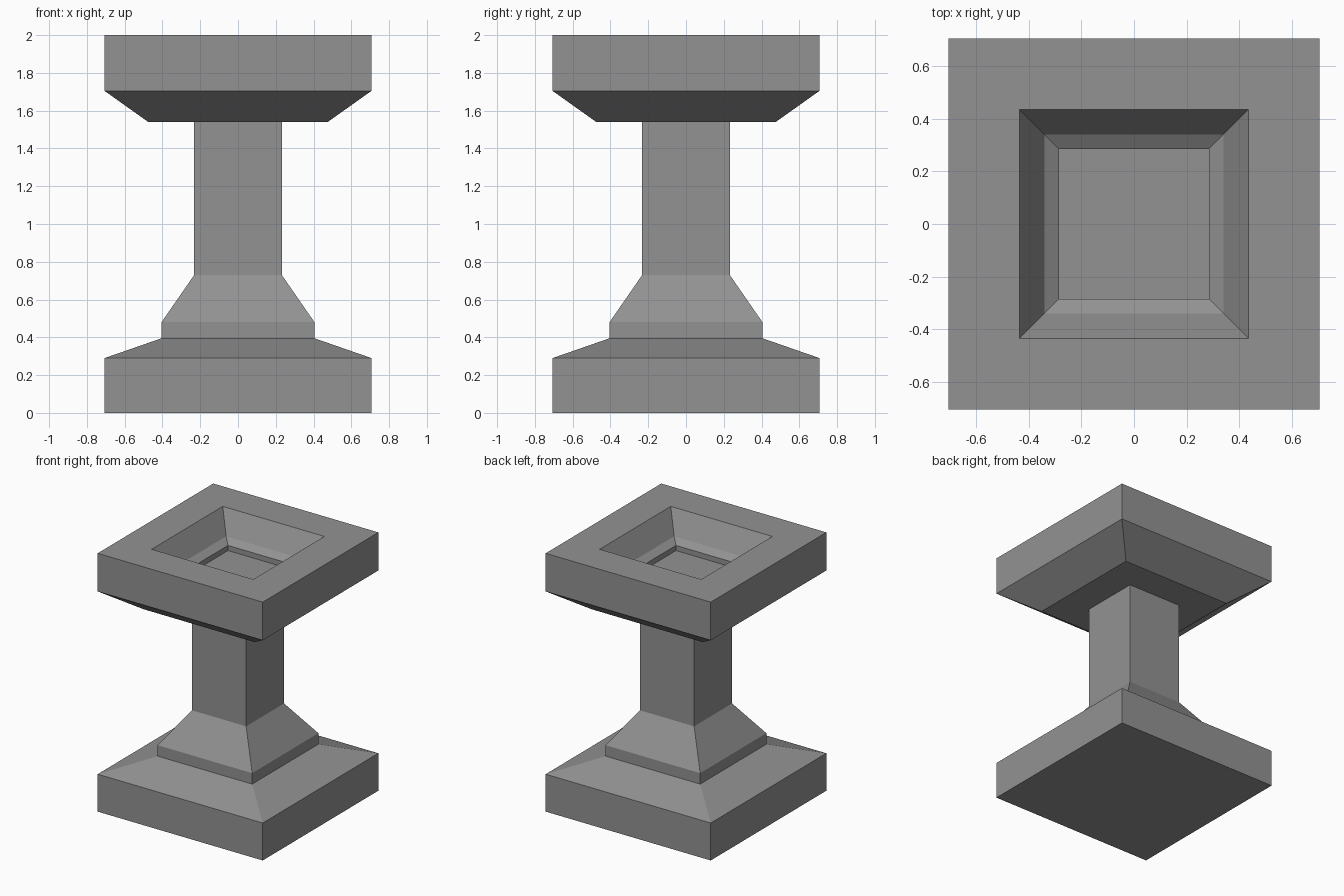
import bpy
import bmesh

if "Cube" in bpy.data.objects:
    bpy.data.objects.remove(bpy.data.objects["Cube"])

# One flat stone grey
stone = bpy.data.materials.new("stone grey")
stone.diffuse_color = (0.29, 0.29, 0.29, 1.0)
stone.use_nodes = True
stone.node_tree.nodes["Principled BSDF"].inputs["Base Color"].default_value = stone.diffuse_color


def square_stack(name, profile):
    """Join square rings given as (half width, height), capped at both ends."""
    bm = bmesh.new()
    rings = []
    for r, z in profile:
        rings.append([bm.verts.new((sx * r, sy * r, z))
                      for sx, sy in ((-1, -1), (1, -1), (1, 1), (-1, 1))])
    for low, high in zip(rings, rings[1:]):
        for i in range(4):
            j = (i + 1) % 4
            bm.faces.new((low[i], low[j], high[j], high[i]))
    bm.faces.new(rings[0][::-1])
    bm.faces.new(rings[-1])
    bmesh.ops.recalc_face_normals(bm, faces=bm.faces[:])
    mesh = bpy.data.meshes.new(name)
    bm.to_mesh(mesh)
    bm.free()
    mesh.materials.append(stone)
    obj = bpy.data.objects.new(name, mesh)
    bpy.context.collection.objects.link(obj)
    return obj


# Whole pedestal as one continuous square profile, from the ground to the bowl floor
square_stack("pedestal", [
    # base slab with sloped top
    (0.707, 0.0), (0.707, 0.29), (0.405, 0.395),
    # collar tapering into the column
    (0.405, 0.48), (0.232, 0.73), (0.232, 1.54),
    # flared head
    (0.475, 1.54), (0.707, 1.705), (0.707, 2.0),
    # recessed bowl: rim, sloped wall, ledge, sunken floor
    (0.435, 2.0), (0.34, 1.83), (0.285, 1.795), (0.285, 1.755),
])
